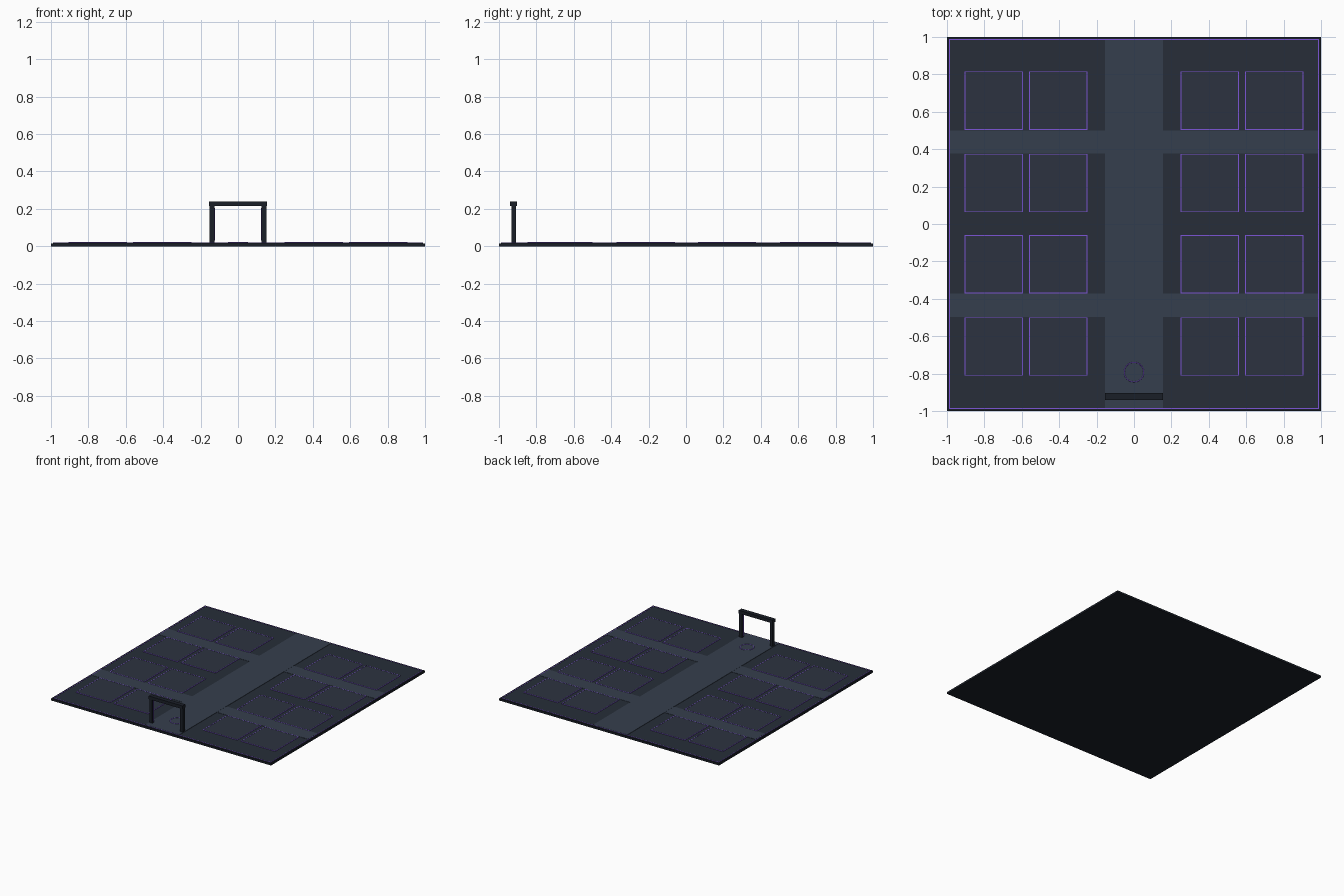
import bpy, bmesh, math

if "Cube" in bpy.data.objects:
    bpy.data.objects.remove(bpy.data.objects["Cube"])


def material(name, rgb):
    m = bpy.data.materials.new(name)
    m.diffuse_color = (*[(c / 255) ** 2.2 for c in rgb], 1)
    m.use_nodes = True
    m.node_tree.nodes["Principled BSDF"].inputs["Base Color"].default_value = m.diffuse_color
    return m


DARK = material("dark_metal", (32, 36, 44))
FLOOR = material("floor_slate", (43, 49, 59))
PATH = material("path_slate", (56, 65, 78))
PAD = material("pad_slate", (48, 54, 66))
GLOW = material("violet_line", (125, 85, 215))


def boxes(name, mat, items):
    """One object made of boxes given as (x0, x1, y0, y1, z0, z1)."""
    bm = bmesh.new()
    for x0, x1, y0, y1, z0, z1 in items:
        vs = bmesh.ops.create_cube(bm, size=1)["verts"]
        for v in vs:
            v.co = ((x0 + x1) / 2 + v.co.x * (x1 - x0),
                    (y0 + y1) / 2 + v.co.y * (y1 - y0),
                    (z0 + z1) / 2 + v.co.z * (z1 - z0))
    me = bpy.data.meshes.new(name)
    bm.to_mesh(me)
    bm.free()
    me.materials.append(mat)
    ob = bpy.data.objects.new(name, me)
    bpy.context.collection.objects.link(ob)
    return ob


def frame(cx, cy, h, w, z0, z1):
    """Four thin strips around a square of half size h."""
    return [(cx - h, cx + h, cy - h, cy - h + w, z0, z1),
            (cx - h, cx + h, cy + h - w, cy + h, z0, z1),
            (cx - h, cx - h + w, cy - h + w, cy + h - w, z0, z1),
            (cx + h - w, cx + h, cy - h + w, cy + h - w, z0, z1)]


# Ground slab with a dark rim and a floor on top
boxes("base_slab", DARK, [(-1, 1, -1, 1, 0, 0.016)])
boxes("floor", FLOOR, [(-0.99, 0.99, -0.99, 0.99, 0.014, 0.018)])
boxes("border_line", GLOW, frame(0, 0, 0.988, 0.004, 0.016, 0.0195))

# Main avenue and two cross streets
boxes("avenue", PATH, [(-0.155, 0.155, -0.984, 0.984, 0.016, 0.0205)])
boxes("cross_street", PATH, [(-0.984, 0.984, y - 0.0625, y + 0.0625, 0.016, 0.0198)
                             for y in (0.4385, -0.4335)])

# Sixteen building plots, each with a thin outline
plots = [(x, y) for x in (-0.75, -0.405, 0.405, 0.75)
         for y in (-0.655, -0.215, 0.2195, 0.6595)]
boxes("plots", PAD, [(x - 0.153, x + 0.153, y - 0.153, y + 0.153, 0.016, 0.0205)
                     for x, y in plots])
boxes("plot_outlines", GLOW, [b for x, y in plots
                              for b in frame(x, y, 0.156, 0.004, 0.016, 0.0215)])

# Entrance gate: two posts, a lintel and inner light strips
boxes("gate_posts", DARK, [(s * 0.139 - 0.013, s * 0.139 + 0.013, -0.934, -0.908, 0.016, 0.22)
                           for s in (-1, 1)])
boxes("gate_lintel", DARK, [(-0.154, 0.154, -0.94, -0.904, 0.214, 0.24)])
boxes("gate_light_strips", GLOW, [(s * 0.1255 - 0.002, s * 0.1255 + 0.002, -0.923, -0.919, 0.03, 0.205)
                                  for s in (-1, 1)])

# Arrival ring
bpy.ops.mesh.primitive_torus_add(location=(0, -0.792, 0.021), major_radius=0.052,
                                 minor_radius=0.0025, major_segments=48, minor_segments=8)
ring = bpy.context.object
ring.name = "arrival_ring"
ring.data.materials.append(GLOW)
bpy.ops.object.shade_smooth_by_angle()
